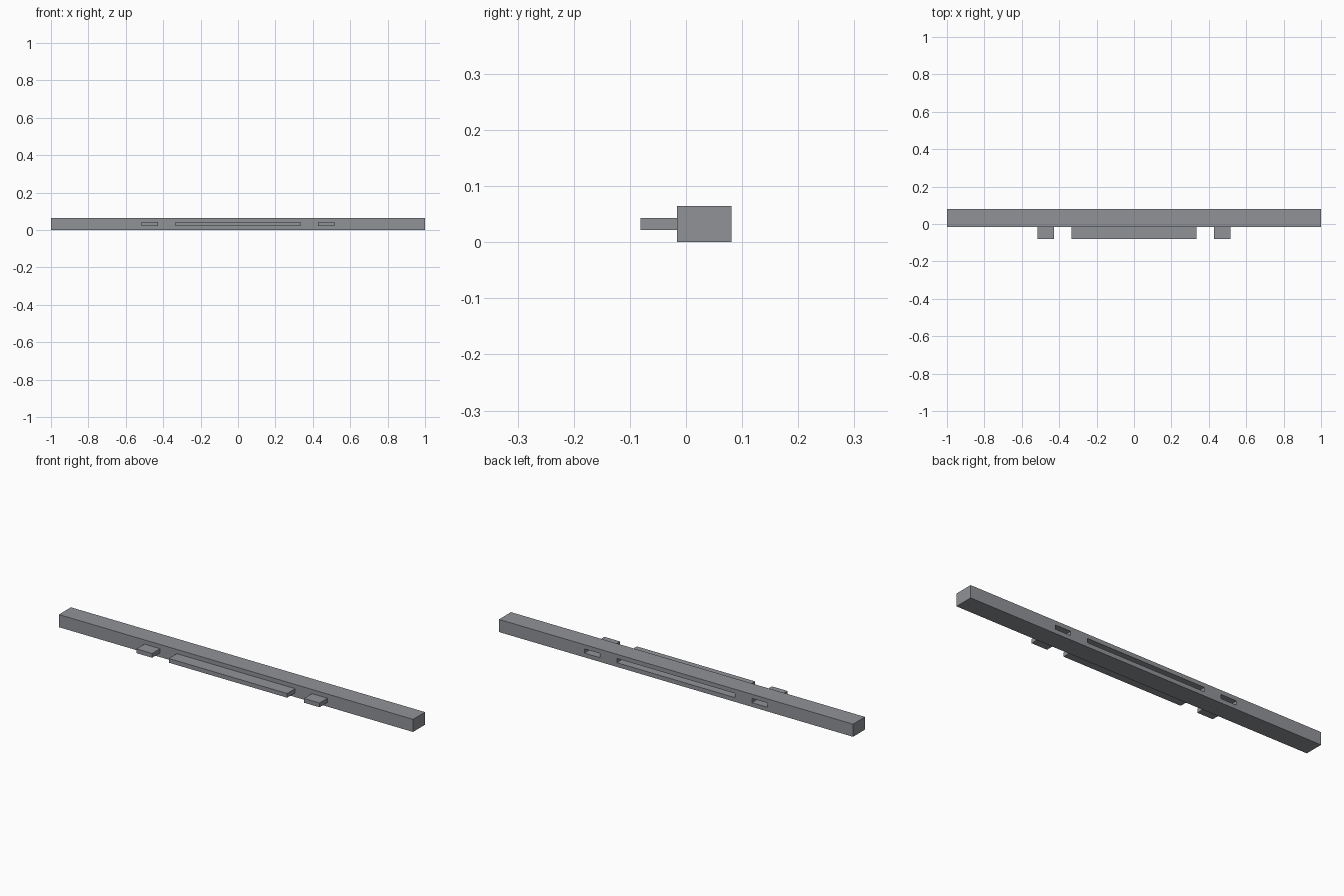
import bpy

if "Cube" in bpy.data.objects:
    bpy.data.objects.remove(bpy.data.objects["Cube"])

U = 2 / 31            # beam thickness
H = U * 1.25          # half of the total depth
FRONT = -H + U        # front face of the beam
Z0, Z1 = U / 3, U * 2 / 3

grey = bpy.data.materials.new("steel grey")
grey.diffuse_color = (0.28, 0.29, 0.31, 1)
grey.use_nodes = True
grey.node_tree.nodes["Principled BSDF"].inputs["Base Color"].default_value = grey.diffuse_color


def box(name, x, y, z):
    """Box from (min, max) ranges."""
    bpy.ops.mesh.primitive_cube_add(size=1, location=[(r[0] + r[1]) / 2 for r in (x, y, z)])
    ob = bpy.context.object
    ob.name = name
    ob.scale = [r[1] - r[0] for r in (x, y, z)]
    bpy.ops.object.transform_apply(location=True, rotation=False, scale=True)
    ob.data.materials.append(grey)
    return ob


# Long beam
beam = box("beam", (-1, 1), (FRONT, H), (0, U))

# Front tabs with matching sockets in the back
spans = {"left": (-0.517, -0.429), "middle": (-0.334, 0.334), "right": (0.429, 0.517)}
for side, x in spans.items():
    box(side + "_tab", x, (-H, FRONT), (Z0, Z1))
    cutter = box(side + "_socket_cutter", x, (H - U, H + 0.02), (Z0, Z1))
    mod = beam.modifiers.new(side + "_socket", 'BOOLEAN')
    mod.operation = 'DIFFERENCE'
    mod.solver = 'EXACT'
    mod.object = cutter
    cutter.hide_render = True
    cutter.hide_set(True)
